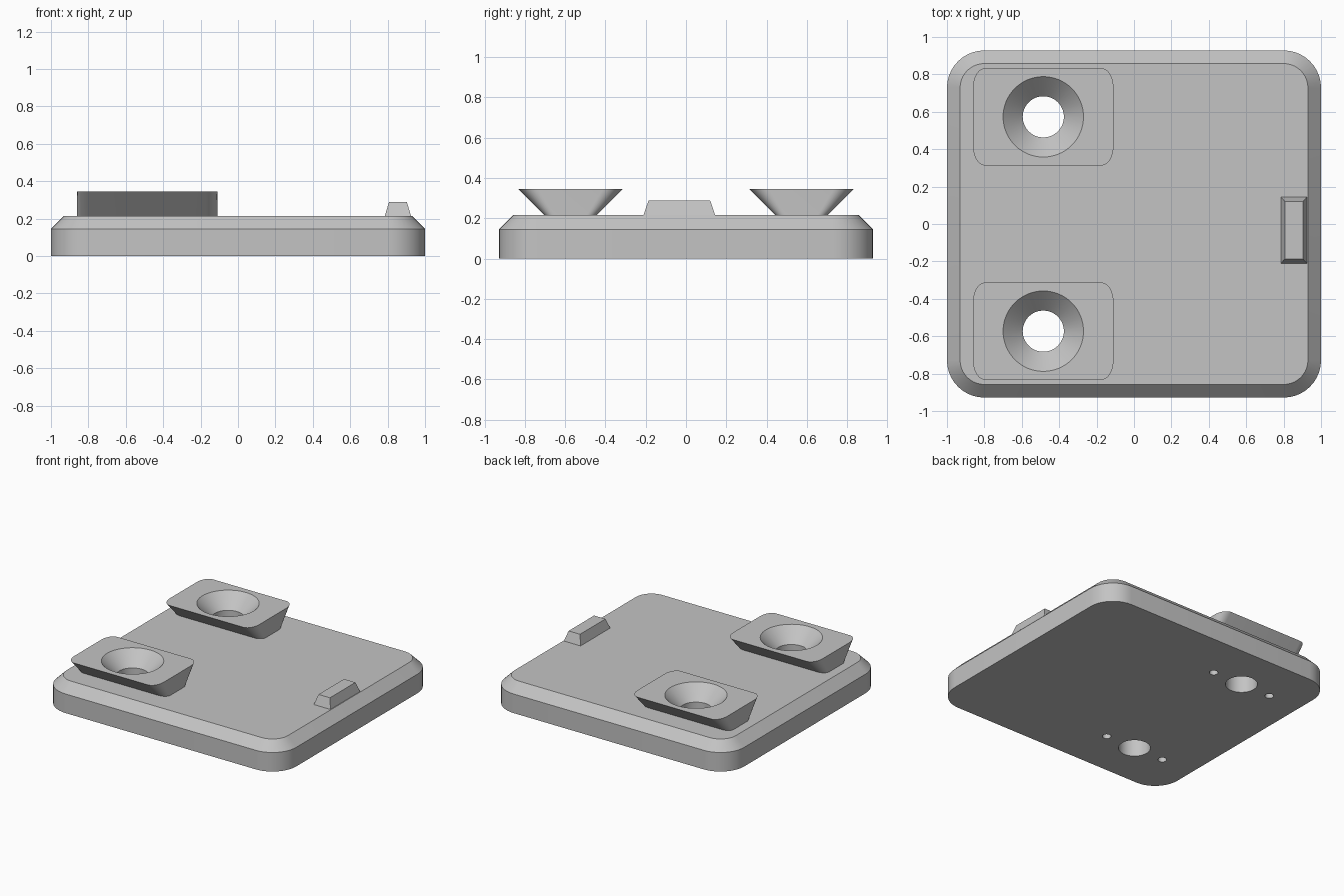
import bpy, bmesh
from math import cos, sin, pi

cube = bpy.data.objects.get("Cube")
if cube:
    bpy.data.objects.remove(cube, do_unlink=True)

grey = bpy.data.materials.new("light grey")
grey.use_nodes = True
colour = (0.55, 0.55, 0.55, 1)
grey.diffuse_color = colour
grey.node_tree.nodes["Principled BSDF"].inputs["Base Color"].default_value = colour


def rounded(cx, cy, hx, hy, rx, ry, z, steps=10):
    """Rectangle outline with elliptical corners; zero radius gives sharp ones."""
    n = steps if rx else 0
    ring = []
    for q, (sx, sy) in enumerate([(1, 1), (-1, 1), (-1, -1), (1, -1)]):
        for i in range(n + 1):
            a = (q + (i / n if n else 0)) * pi / 2
            ox, oy = (rx * cos(a), ry * sin(a)) if n else (0, 0)
            ring.append((cx + sx * (hx - rx) + ox, cy + sy * (hy - ry) + oy, z))
    return ring


def circle(cx, cy, r, z, n=64):
    return [(cx + r * cos(2 * pi * i / n), cy + r * sin(2 * pi * i / n), z) for i in range(n)]


def loft(name, rings):
    """Solid joining matching outlines from bottom to top."""
    bm = bmesh.new()
    loops = [[bm.verts.new(p) for p in ring] for ring in rings]
    n = len(loops[0])
    for low, high in zip(loops, loops[1:]):
        for i in range(n):
            j = (i + 1) % n
            bm.faces.new((low[i], low[j], high[j], high[i]))
    bm.faces.new(loops[0][::-1])
    bm.faces.new(loops[-1])
    bmesh.ops.recalc_face_normals(bm, faces=bm.faces[:])
    mesh = bpy.data.meshes.new(name)
    bm.to_mesh(mesh)
    bm.free()
    mesh.materials.append(grey)
    obj = bpy.data.objects.new(name, mesh)
    bpy.context.collection.objects.link(obj)
    return obj


def activate(obj):
    bpy.ops.object.select_all(action='DESELECT')
    obj.select_set(True)
    bpy.context.view_layer.objects.active = obj


def cut(obj, cutter):
    activate(obj)
    mod = obj.modifiers.new("hole", 'BOOLEAN')
    mod.operation = 'DIFFERENCE'
    mod.solver = 'EXACT'
    mod.object = cutter
    bpy.ops.object.modifier_apply(modifier=mod.name)


# Base plate with a chamfered upper rim
plate = loft("base_plate", [
    rounded(0, 0, 1, 0.928, 0.2, 0.2, 0),
    rounded(0, 0, 1, 0.928, 0.2, 0.2, 0.145),
    rounded(0, 0, 0.93, 0.858, 0.13, 0.13, 0.215)])

# Latch bump on the left edge
latch = loft("latch_bump", [
    rounded(0.855, -0.033, 0.07, 0.178, 0, 0, 0.215),
    rounded(0.855, -0.033, 0.048, 0.153, 0, 0, 0.288)])

# Dovetail pads, with countersunk screw holes and small blind holes below
parts = [plate, latch]
hole_x, hole_y = -0.485, 0.573
for side, label in ((-1, "front"), (1, "back")):
    y = side * hole_y
    pad = loft(label + "_dovetail_pad", [
        rounded(hole_x, y, 0.375, 0.13, 0.065, 0.05, 0.215),
        rounded(hole_x, y, 0.375, 0.26, 0.065, 0.1, 0.345)])
    parts.append(pad)
    screw = loft("screw_cutter", [
        circle(hole_x, y, 0.11, -0.1), circle(hole_x, y, 0.11, 0.24),
        circle(hole_x, y, 0.215, 0.345), circle(hole_x, y, 0.215, 0.5)])
    cutters = [screw]
    for dx in (-0.25, 0.25):
        cutters.append(loft("pin_cutter", [
            circle(hole_x + dx, y, 0.03, -0.1, 24), circle(hole_x + dx, y, 0.03, 0.19, 24)]))
    for cutter in cutters:
        cut(plate, cutter)
    cut(pad, screw)
    for cutter in cutters:
        bpy.data.objects.remove(cutter, do_unlink=True)

# Smooth rounded walls, crisp edges
for obj in parts:
    activate(obj)
    bpy.ops.object.shade_smooth_by_angle(angle=pi / 6)
